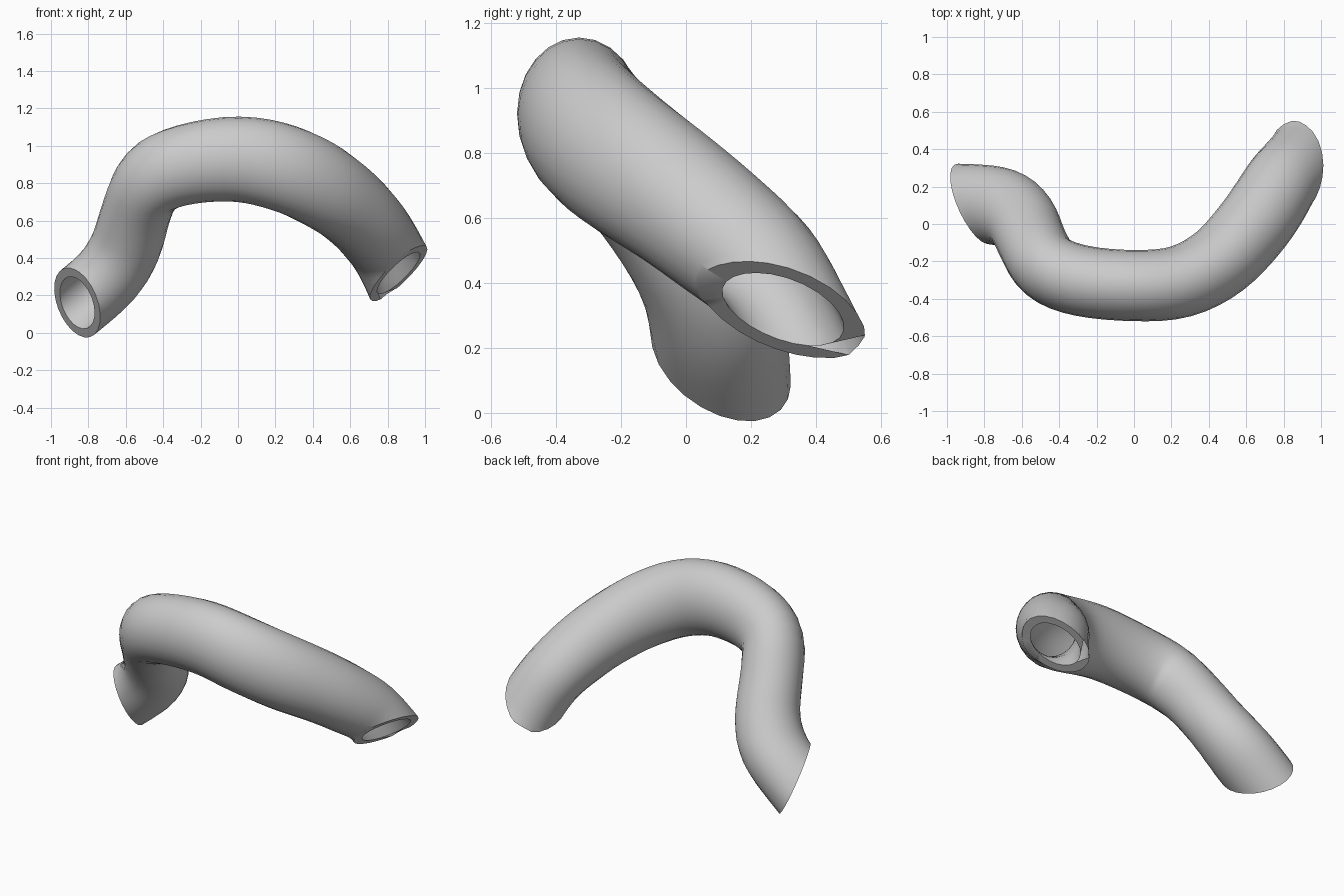
import bpy, bmesh, math
from mathutils import Vector

cube = bpy.data.objects.get("Cube")
if cube:
    bpy.data.objects.remove(cube, do_unlink=True)

# Single matt grey
grey = bpy.data.materials.new("grey")
grey.use_nodes = True
grey.diffuse_color = (0.6, 0.6, 0.6, 1)
grey.node_tree.nodes["Principled BSDF"].inputs["Base Color"].default_value = (0.6, 0.6, 0.6, 1)

# Centreline: x, y, z, sideways radius, upward radius
PATH = [
    (-1.25, 0.13, -0.16, .21, .19), (-1.05, 0.12, 0.00, .21, .19),
    (-0.86, 0.11, 0.16, .215, .195), (-0.70, 0.09, 0.30, .215, .195),
    (-0.60, 0.02, 0.46, .20, .19), (-0.54, -0.11, 0.66, .19, .19),
    (-0.46, -0.235, 0.82, .195, .21), (-0.28, -0.305, 0.90, .195, .22),
    (0.00, -0.33, 0.93, .195, .235), (0.25, -0.31, 0.88, .20, .24),
    (0.46, -0.20, 0.78, .205, .235), (0.62, -0.03, 0.66, .21, .22),
    (0.72, 0.11, 0.55, .21, .21), (0.79, 0.225, 0.45, .205, .20),
    (0.86, 0.30, 0.32, .205, .20), (0.92, 0.37, 0.18, .205, .20),
    (0.98, 0.44, 0.03, .205, .20),
]
# Slanted cut at each end: point, outward direction
CUTS = [((-0.86, 0.10, 0.17), (-0.79, -0.45, -0.42)),
        ((0.86, 0.27, 0.33), (0.63, -0.22, -0.74))]
SIDES, STEPS, WALL = 24, 4, 0.05


def spline(p0, p1, p2, p3, t):
    """Catmull-Rom point between p1 and p2."""
    return (p1 * 2 + (p2 - p0) * t + (p0 * 2 - p1 * 5 + p2 * 4 - p3) * t ** 2
            + (p1 * 3 - p0 - p2 * 3 + p3) * t ** 3) * 0.5


def sweep(bm, line, inset, inward):
    """Oval rings along the centreline, joined into an open skin."""
    rings = []
    for i, (c, r) in enumerate(line):
        tangent = (line[min(i + 1, len(line) - 1)][0] - line[max(i - 1, 0)][0]).normalized()
        side = Vector((0, 0, 1)).cross(tangent).normalized()
        up = tangent.cross(side)
        ring = []
        for k in range(SIDES):
            a = 2 * math.pi * k / SIDES
            ring.append(bm.verts.new(c + side * (r.x - inset) * math.cos(a)
                                     + up * (r.y - inset) * math.sin(a)))
        rings.append(ring)
    for a, b in zip(rings, rings[1:]):
        for k in range(SIDES):
            n = (k + 1) % SIDES
            quad = (a[k], a[n], b[n], b[k])
            bm.faces.new(quad[::-1] if inward else quad)


# Smooth the centreline and radii together
pos = [Vector(p[:3]) for p in PATH]
rad = [Vector((p[3], p[4], 0)) for p in PATH]
line = []
for i in range(1, len(PATH) - 2):
    for s in range(STEPS):
        line.append([spline(*a[i - 1:i + 3], s / STEPS) for a in (pos, rad)])
line.append([pos[-2], rad[-2]])

# Outer skin and inner bore, softened at the tight bend
bm = bmesh.new()
sweep(bm, line, 0, False)
sweep(bm, line, WALL, True)
for _ in range(3):
    bmesh.ops.smooth_vert(bm, verts=[v for v in bm.verts if not v.is_boundary], factor=0.5,
                          use_axis_x=True, use_axis_y=True, use_axis_z=True)

# Trim both ends and close each wall with a flat rim
for point, normal in CUTS:
    cut = bmesh.ops.bisect_plane(bm, geom=bm.verts[:] + bm.edges[:] + bm.faces[:],
                                 plane_co=point, plane_no=normal, clear_outer=True)
    edges = [e for e in cut["geom_cut"] if isinstance(e, bmesh.types.BMEdge)]
    bmesh.ops.bridge_loops(bm, edges=edges)
bmesh.ops.recalc_face_normals(bm, faces=bm.faces[:])

mesh = bpy.data.meshes.new("bent_tube")
bm.to_mesh(mesh)
bm.free()
mesh.materials.append(grey)
tube = bpy.data.objects.new("bent_tube", mesh)
bpy.context.collection.objects.link(tube)
bpy.context.view_layer.objects.active = tube
tube.select_set(True)
bpy.ops.object.shade_smooth_by_angle(angle=math.radians(40))
